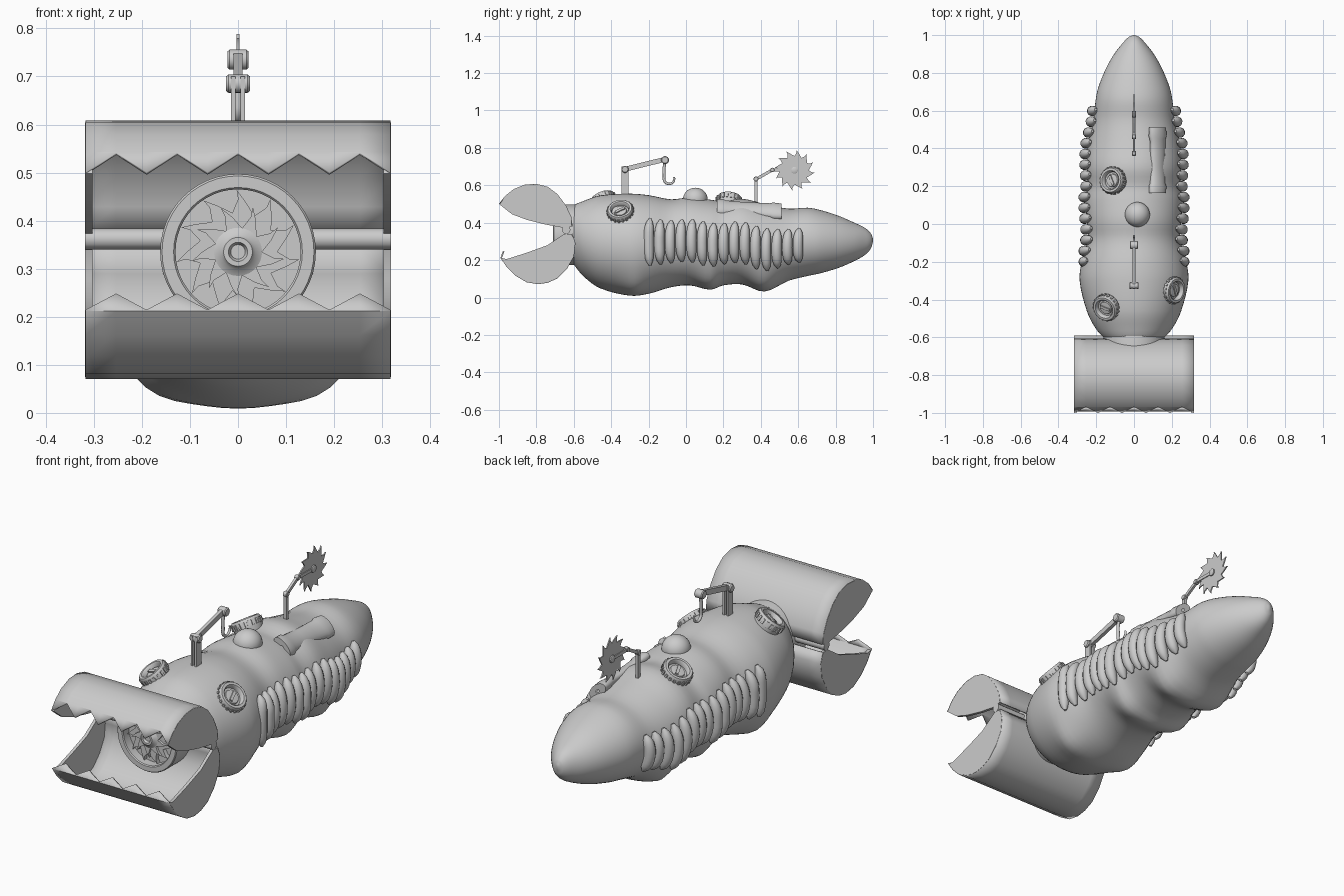
import bpy, bmesh
from math import sin, cos, pi, radians, exp
from mathutils import Vector

if "Cube" in bpy.data.objects:
    bpy.data.objects.remove(bpy.data.objects["Cube"])


def finish(name, bm, angle=35):
    bmesh.ops.remove_doubles(bm, verts=bm.verts, dist=1e-5)
    bmesh.ops.recalc_face_normals(bm, faces=bm.faces)
    me = bpy.data.meshes.new(name)
    bm.to_mesh(me)
    bm.free()
    ob = bpy.data.objects.new(name, me)
    bpy.context.collection.objects.link(ob)
    smooth(ob, angle)
    return ob


def smooth(ob, angle=35):
    bpy.ops.object.select_all(action='DESELECT')
    ob.select_set(True)
    bpy.context.view_layer.objects.active = ob
    bpy.ops.object.shade_smooth_by_angle(angle=radians(angle))


def skin(bm, rows, closed=True):
    vr = [[bm.verts.new(p) for p in r] for r in rows]
    n = len(vr[0])
    for a, b in zip(vr, vr[1:]):
        for i in range(n if closed else n - 1):
            bm.faces.new((a[i], a[(i + 1) % n], b[(i + 1) % n], b[i]))
    return vr


def prism(name, pts, t0, t1, axis='x'):
    bm = bmesh.new()
    f = (lambda t, p: (t, p[0], p[1])) if axis == 'x' else (lambda t, p: (p[0], t, p[1]))
    vr = skin(bm, [[f(t, p) for p in pts] for t in (t0, t1)])
    for r in vr:
        bm.faces.new(r)
    return finish(name, bm)


def lathe(name, prof, loc, axis, seg=36, extra=None):
    q = Vector(axis).to_track_quat('Z', 'Y')
    bm = bmesh.new()
    skin(bm, [[(r * cos(2 * pi * i / seg), r * sin(2 * pi * i / seg), h) for i in range(seg)]
              for r, h in [(max(r, 1e-6), h) for r, h in prof]])
    if extra:
        extra(bm)
    ob = finish(name, bm)
    ob.location, ob.rotation_mode, ob.rotation_quaternion = loc, 'QUATERNION', q
    return ob


def tubes(name, paths, r, res=4):
    cu = bpy.data.curves.new(name, 'CURVE')
    cu.dimensions, cu.bevel_depth, cu.bevel_resolution, cu.use_fill_caps = '3D', r, res, True
    for path in paths:
        s = cu.splines.new('POLY')
        s.points.add(len(path) - 1)
        for p, (co, rad) in zip(s.points, path):
            p.co, p.radius = (*co, 1), rad
    ob = bpy.data.objects.new(name, cu)
    bpy.context.collection.objects.link(ob)
    bpy.ops.object.select_all(action='DESELECT')
    ob.select_set(True)
    bpy.context.view_layer.objects.active = ob
    bpy.ops.object.convert(target='MESH')
    smooth(bpy.context.object, 50)


# Body stations: y, bottom z, top z, half width
ST = [(-.635, .23, .44, .10), (-.61, .19, .485, .15), (-.55, .115, .515, .205), (-.46, .05, .545, .25),
      (-.3, .01, .555, .288), (-.2, .02, .547, .277), (-.08, .055, .525, .245), (.02, .065, .535, .25),
      (.13, .042, .523, .258), (.2, .065, .514, .245), (.3, .07, .528, .25), (.42, .032, .50, .245),
      (.55, .09, .475, .215), (.65, .115, .48, .204), (.72, .13, .467, .19), (.82, .16, .435, .15),
      (.9, .195, .40, .105), (.96, .23, .37, .058), (.99, .265, .34, .028), (1, .3, .315, .004)]


def station(y):
    i = next((k for k in range(len(ST) - 2) if y <= ST[k + 1][0]), len(ST) - 2)
    slope = lambda k, c: ((ST[min(k + 1, len(ST) - 1)][c] - ST[max(k - 1, 0)][c]) /
                          (ST[min(k + 1, len(ST) - 1)][0] - ST[max(k - 1, 0)][0]))
    d = ST[i + 1][0] - ST[i][0]
    t = (y - ST[i][0]) / d
    return [(2*t**3 - 3*t*t + 1) * ST[i][c] + (t**3 - 2*t*t + t) * d * slope(i, c)
            + (3*t*t - 2*t**3) * ST[i + 1][c] + (t**3 - t*t) * d * slope(i + 1, c) for c in (1, 2, 3)]


def body(y, a, off=0):
    zb, zt, w = station(y)
    # soft belly lumps on both lower flanks
    lump = sum(.018 * exp(-((y - c) / .07) ** 2) for c in (-.27, .13, .42))
    k = 1 + lump / .25 * exp(-((abs(cos(a)) - .6) / .25) ** 2) * (sin(a) < 0) * min(1, -3 * sin(a))
    h = (zt - zb) / 2
    return Vector(((w * k + off) * cos(a), y, (zb + zt) / 2 + (h * k + off) * sin(a)))


ys = [a[0] + (b[0] - a[0]) * j / 4 for a, b in zip(ST, ST[1:]) for j in range(4)] + [1]
bm = bmesh.new()
vr = skin(bm, [[body(y, 2 * pi * i / 56) for i in range(56)] for y in ys])
bm.faces.new(vr[0])
bm.faces.new(vr[-1])
finish("body", bm, 60)

# Side ribs
ribs = []
for k in range(15):
    y = -.2 + .057 * k
    for s in (1, -1):
        path = []
        for j in range(11):
            t = j / 5 - 1
            p = body(y + .008 * t * t, radians(27 * t + 3 - .5 * k), .012)
            p.x = s * min(p.x, .266)
            path.append((p, max(.25, (1 - abs(t) ** 3) ** .5)))
        ribs.append(path)
tubes("side_ribs", ribs, .028)

# Jaws: scoop shell with toothed lip and end plates
UP = [(-.61, .38), (-.617, .43), (-.645, .49), (-.69, .55), (-.74, .588), (-.80, .604), (-.86, .60),
      (-.92, .576), (-.965, .54), (-.997, .498)]
LOW = [(-.612, .34), (-.595, .29), (-.603, .22), (-.64, .155), (-.69, .105), (-.74, .083), (-.79, .075),
       (-.85, .085), (-.91, .12), (-.955, .165), (-.988, .212), (-.975, .247)]
for name, arc, edge, even in (("upper_jaw", UP, [(-.93, .445), (-.85, .415), (-.75, .39), (-.65, .372)], 0),
                              ("lower_jaw", LOW, [(-.96, .205), (-.85, .24), (-.74, .28), (-.65, .34)], 1)):
    bm = bmesh.new()
    rows = []
    for k in range(11):
        tip = arc[-1] if k % 2 == even else (.97 * arc[-2][0] + .03 * arc[-1][0], .97 * arc[-2][1] + .03 * arc[-1][1])
        rows.append([(-.317 + .0634 * k, y, z) for y, z in arc[:-1] + [tip]])
    skin(bm, rows, False)
    ob = finish(name + "_shell", bm)
    m = ob.modifiers.new("thick", 'SOLIDIFY')
    m.thickness = .008
    m.offset = 0
    plate = (arc if even == 0 else arc[:-1]) + edge
    for s in (1, -1):
        prism(name + "_end_plate", plate, s * .303, s * .318)
tubes("jaw_hinge_rod", [[((-.318, -.64, .362), 1), ((.318, -.64, .362), 1)]], .022)


# Turbine in the mouth
def star(n, ro, ri, cx, cz, skew):
    pts = []
    for i in range(n):
        a = 2 * pi * i / n
        for r, da in ((ri, 0), ((ri + ro) / 2, skew * .62), (ro, skew), ((ri + ro) * .52, skew * .95)):
            pts.append((cx + r * cos(a + da), cz + r * sin(a + da)))
    return pts


C = (0, -.6, .335)
lathe("turbine_ring", [(.155, -.06), (.162, -.02), (.162, .105), (.158, .11), (.134, .11), (.13, .105),
                       (.13, .062), (0, .062)], C, (0, -1, 0), 48)
prism("turbine_outer_blades", star(11, .129, .082, 0, .335, .45), -.683, -.655, 'y')
prism("turbine_inner_blades", star(9, .098, .05, 0, .335, .55), -.695, -.655, 'y')
lathe("turbine_hub", [(.05, .06), (.05, .095), (.036, .102), (.03, .112), (.02, .112), (.015, .1), (0, .1)],
      C, (0, -1, 0))


# Portholes with ridged rims
def rim_details(bm):
    from mathutils import Matrix
    for i in range(20):
        bmesh.ops.create_cube(bm, size=1, matrix=Matrix.Rotation(2 * pi * i / 20, 4, 'Z') @
                              Matrix.Translation((.069, 0, .006)) @ Matrix.Diagonal((.01, .01, .026, 1)))
    bmesh.ops.create_cube(bm, size=1, matrix=Matrix.Rotation(.6, 4, 'Z') @ Matrix.Translation((0, 0, .016)) @
                          Matrix.Diagonal((.055, .014, .014, 1)))


for loc, ax in (((.205, -.35, .455), (.68, -.12, .65)), ((-.145, -.44, .512), (-.45, -.35, .8)),
                ((-.11, .23, .508), (-.5, .08, .85))):
    lathe("porthole", [(.058, -.05), (.068, -.012), (.07, .02), (.064, .03), (.052, .03), (.047, .024),
                       (.045, .006), (.036, .006), (.033, .014), (0, .018)], loc, ax, 36, rim_details)

# Roof dome
lathe("roof_dome", [(.066 * cos(t * pi / 16), .062 * sin(t * pi / 16)) for t in range(-3, 9)],
      (.018, .05, .525), (0, 0, 1))

# Rolled bundle on the back
bm = bmesh.new()
roll = [(.165, .01), (.165, .047), (.2, .049), (.215, .042), (.3, .04), (.38, .042), (.45, .044), (.465, .05),
        (.51, .047), (.51, .01)]
skin(bm, [[(.125 + r * .95 * cos(a) , y, .472 - .012 * (y - .34) / .17 + .75 * r * sin(a) - .5 * r * cos(a))
           for a in [2 * pi * i / 24 for i in range(24)]] for y, r in roll])
finish("back_roll", bm)


# Hook crane
def bar(name, a, b, w, x0, x1):
    d = Vector((b[0] - a[0], b[1] - a[1])).normalized() * w
    n = (-d.y, d.x)
    prism(name, [(a[0] + n[0], a[1] + n[1]), (a[0] - n[0], a[1] - n[1]),
                 (b[0] - n[0], b[1] - n[1]), (b[0] + n[0], b[1] + n[1])], x0, x1)


def pin(name, y, z, r, w):
    lathe(name, [(0, -w), (r * .8, -w), (r, -w * .8), (r, w * .8), (r * .8, w), (0, w)], (0, y, z), (1, 0, 0), 20)


for s in (1, -1):
    bar("crane_post", (-.326, .52), (-.326, .70), .019, s * .005, s * .015)
bar("crane_arm", (-.33, .685), (-.115, .738), .013, -.009, .009)
pin("crane_elbow", -.326, .685, .019, .025)
pin("crane_head", -.112, .735, .021, .022)
hook = [((0, -.11, .735), 1), ((0, -.118, .69), 1)]
hook += [((0, -.09 + .028 * cos(radians(a)), .635 + .028 * sin(radians(a))), 1 - (a - 160) / 600)
         for a in range(160, 381, 20)]
tubes("crane_hook", [hook], .008)

# Saw arm and blade
bar("saw_post", (.374, .50), (.374, .64), .009, -.008, .008)
bar("saw_lower_arm", (.374, .632), (.462, .682), .008, -.006, .006)
bar("saw_upper_arm", (.462, .682), (.58, .68), .008, -.007, .007)
for y, z, r in ((.374, .634, .013), (.462, .682, .012), (.58, .68, .018)):
    pin("saw_joint", y, z, r, .011)
prism("saw_blade", star(12, .109, .076, .58, .68, .42), -.003, .003)
